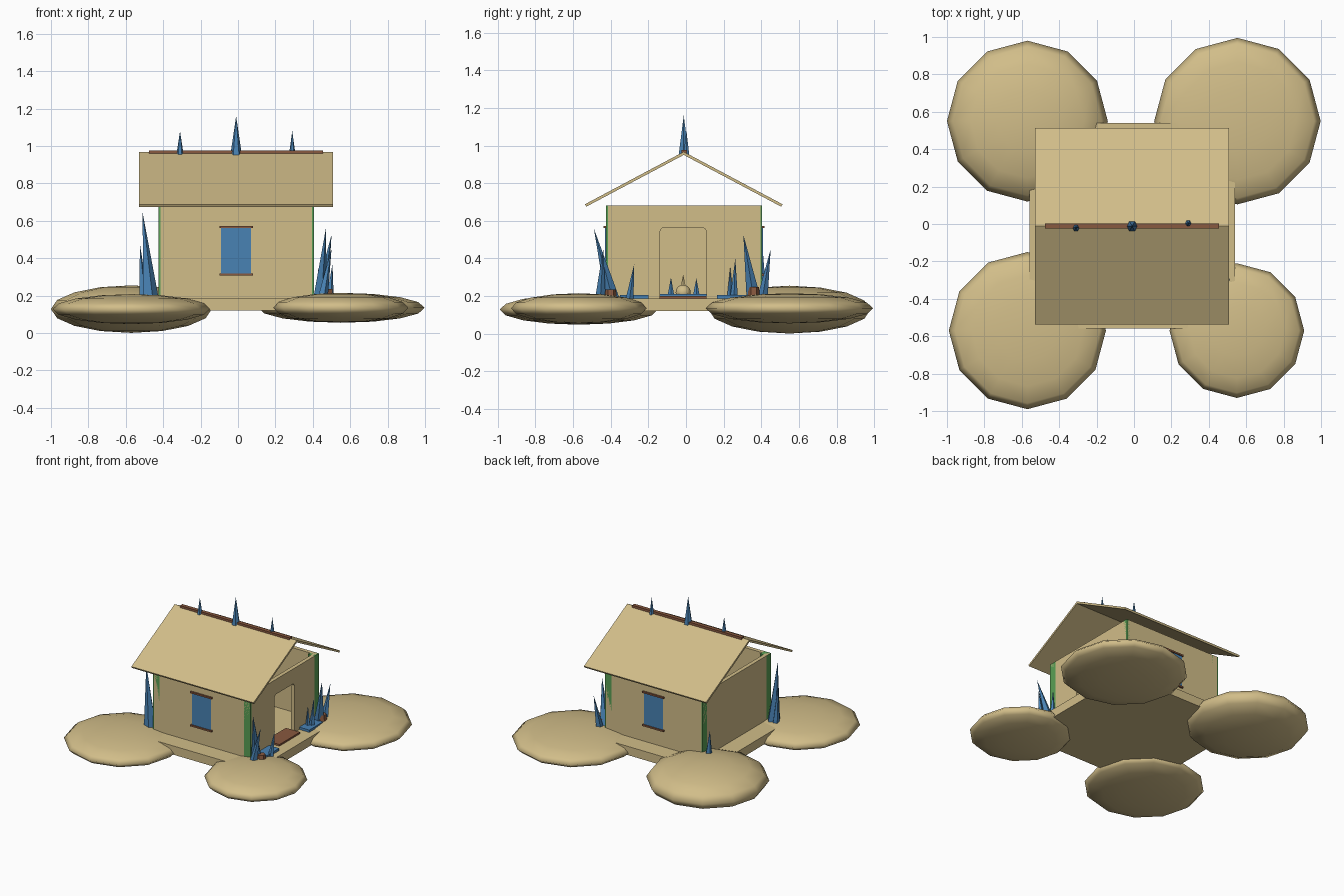
import bpy, bmesh, math
from mathutils import Vector

if "Cube" in bpy.data.objects:
    bpy.data.objects.remove(bpy.data.objects["Cube"])


def material(name, rgb):
    m = bpy.data.materials.new(name)
    m.diffuse_color = (*rgb, 1)
    m.use_nodes = True
    m.node_tree.nodes["Principled BSDF"].inputs["Base Color"].default_value = m.diffuse_color
    return m


SAND = material("sand", (0.64, 0.51, 0.25))
BLUE = material("blue", (0.065, 0.223, 0.456))
BROWN = material("brown", (0.25, 0.10, 0.05))
GREEN = material("green", (0.10, 0.35, 0.09))
C = -0.01  # house centre in both x and y


def finish(name, bm, mat):
    bmesh.ops.recalc_face_normals(bm, faces=bm.faces)
    me = bpy.data.meshes.new(name)
    bm.to_mesh(me)
    bm.free()
    me.materials.append(mat)
    ob = bpy.data.objects.new(name, me)
    bpy.context.collection.objects.link(ob)
    return ob


def box(name, mat, x, y, z):
    bm = bmesh.new()
    bmesh.ops.create_cube(bm, size=1)
    for v in bm.verts:
        v.co = Vector([r[0] + (c + 0.5) * (r[1] - r[0]) for c, r in zip(v.co, (x, y, z))])
    return finish(name, bm, mat)


def prism(name, mat, yz, x0, x1):
    """Extrude a y-z outline along x."""
    bm = bmesh.new()
    f = bm.faces.new([bm.verts.new((x0, y, z)) for y, z in yz])
    ext = bmesh.ops.extrude_face_region(bm, geom=[f])["geom"]
    for v in ext:
        if isinstance(v, bmesh.types.BMVert):
            v.co.x = x1
    return finish(name, bm, mat)


def spike(name, mat, base, tip, r, sides=5):
    """Pointed cone from a base centre to a tip; the base stays level."""
    bm = bmesh.new()
    ring = [bm.verts.new((base[0] + r * math.cos(math.tau * i / sides),
                          base[1] + r * math.sin(math.tau * i / sides), base[2]))
            for i in range(sides)]
    top = bm.verts.new(tip)
    bm.faces.new(ring)
    for i in range(sides):
        bm.faces.new((ring[i], ring[(i + 1) % sides], top))
    return finish(name, bm, mat)


def ball(name, mat, centre, r, rz, seg=12, rings=8):
    bm = bmesh.new()
    bmesh.ops.create_uvsphere(bm, u_segments=seg, v_segments=rings, radius=1)
    for v in bm.verts:
        v.co = Vector((v.co.x * r, v.co.y * r, v.co.z * rz)) + Vector(centre)
    for f in bm.faces:
        f.smooth = True
    return finish(name, bm, mat)


# Ground: four flattened mounds and the deck between them
for n, x, y, z, r, rz in (("back_left", -0.57, 0.55, 0.128, 0.43, 0.127),
                          ("back_right", 0.553, 0.55, 0.135, 0.445, 0.08),
                          ("front_left", -0.57, -0.57, 0.128, 0.42, 0.08),
                          ("front_right", 0.55, -0.57, 0.135, 0.36, 0.08)):
    ball("mound_" + n, SAND, (x, y, z), r, rz)
box("deck", SAND, (-0.56, 0.54), (-0.56, 0.54), (0.12, 0.187))

# Walls: front, back and left are plain, the right one has a doorway
W, T, Z0, Z1 = 0.415, 0.03, 0.18, 0.68
E = W - 0.01
for n, s in (("front", -1), ("back", 1)):
    ys = sorted((C + s * W, C + s * (W - T)))
    box(n + "_wall", SAND, (C - E, C + E), ys, (Z0, Z1))
box("left_wall", SAND, (C - W, C - W + T), (C - E, C + E), (Z0, Z1))
D, TOP, R = 0.123, 0.565, 0.025
arch = [(C - D - 0.005, Z0)]
for cy, a0 in ((C - D - 0.005 + R, 180), (C + D - 0.005 - R, 90)):
    for i in range(5):
        a = math.radians(a0 - 90 * i / 4)
        arch.append((cy + R * math.cos(a), TOP - R + R * math.sin(a)))
arch.append((C + D - 0.005, Z0))
prism("right_wall_with_doorway", SAND,
      [(C - E, Z0)] + arch + [(C + E, Z0), (C + E, Z1), (C - E, Z1)], C + W - T, C + W)

# Corner posts flush with the wall faces
for sx in (-1, 1):
    for sy in (-1, 1):
        box("corner_post", GREEN, sorted((C + sx * W, C + sx * (W - 0.055))),
            sorted((C + sy * W, C + sy * (W - 0.055))), (Z0, Z1))

# Windows with brown lintel and sill, front and back
for n, s in (("front", -1), ("back", 1)):
    face = C + s * W
    box(n + "_window", BLUE, (-0.09, 0.07), sorted((face - s * 0.002, face + s * 0.005)), (0.315, 0.565))
    for part, z in (("lintel", 0.567), ("sill", 0.313)):
        box(n + "_window_" + part, BROWN, (-0.10, 0.08),
            sorted((face - s * 0.005, face + s * 0.013)), (z - 0.006, z + 0.006))

# Roof: thin chevron, open at the gables, with ridge beam and spikes
prism("roof", SAND, [(-0.537, 0.688), (-0.012, 0.967), (0.513, 0.688),
                     (0.506, 0.675), (-0.012, 0.95), (-0.530, 0.675)], -0.53, 0.508)
box("ridge_beam", BROWN, (-0.475, 0.455), (-0.025, 0.004), (0.955, 0.976))
for x, y, z, r in ((-0.31, -0.02, 1.08, 0.02), (-0.01, -0.012, 1.16, 0.031), (0.29, 0.002, 1.08, 0.018)):
    spike("ridge_spike", BLUE, (x, y, 0.95), (x, y, z), r, 6)

# Door sill and small blue plates beside it
box("door_sill", BROWN, (0.33, 0.45), (-0.14, 0.11), (0.14, 0.2))
box("front_plate", BLUE, (0.395, 0.49), (-0.35, -0.2), (0.183, 0.205))
box("back_plate", BLUE, (0.395, 0.49), (0.165, 0.33), (0.183, 0.205))

# Shrine inside the house
box("shrine_plate", BLUE, (-0.34, -0.16), (-0.14, 0.11), (0.18, 0.21))
ball("shrine_dome", SAND, (-0.22, -0.015, 0.22), 0.04, 0.04)
spike("shrine_cone", SAND, (-0.28, -0.015, 0.21), (-0.28, -0.015, 0.315), 0.025, 6)
for y, z in ((-0.08, 0.30), (0.055, 0.295)):
    spike("shrine_spike", BLUE, (-0.25, y, 0.205), (-0.25, y, z), 0.018)

# Spike clusters at the house corners: base, tip, radius
for base, tip, r in (
        ((-0.47, -0.39, 0.185), (-0.51, -0.385, 0.645), 0.046),
        ((-0.505, -0.37, 0.185), (-0.525, -0.37, 0.48), 0.026),
        ((0.435, -0.39, 0.185), (0.47, -0.49, 0.56), 0.04),
        ((0.45, -0.455, 0.185), (0.50, -0.44, 0.45), 0.03),
        ((0.49, -0.30, 0.185), (0.505, -0.275, 0.37), 0.022),
        ((0.44, 0.36, 0.185), (0.50, 0.305, 0.525), 0.04),
        ((0.45, 0.405, 0.185), (0.47, 0.45, 0.45), 0.03),
        ((0.45, 0.255, 0.19), (0.46, 0.262, 0.40), 0.022),
        ((0.43, 0.235, 0.19), (0.43, 0.235, 0.35), 0.018),
        ((-0.47, 0.40, 0.185), (-0.49, 0.41, 0.42), 0.03)):
    spike("corner_spike", BLUE, base, tip, r)

# Short brown stumps beside the clusters
for x, y, z in ((0.48, -0.40, 0.235), (0.465, 0.36, 0.247)):
    bm = bmesh.new()
    bmesh.ops.create_cone(bm, cap_ends=True, segments=6, radius1=0.035, radius2=0.028, depth=z - 0.17)
    bmesh.ops.translate(bm, verts=bm.verts, vec=(x, y, (z + 0.17) / 2))
    finish("stump", bm, BROWN)
